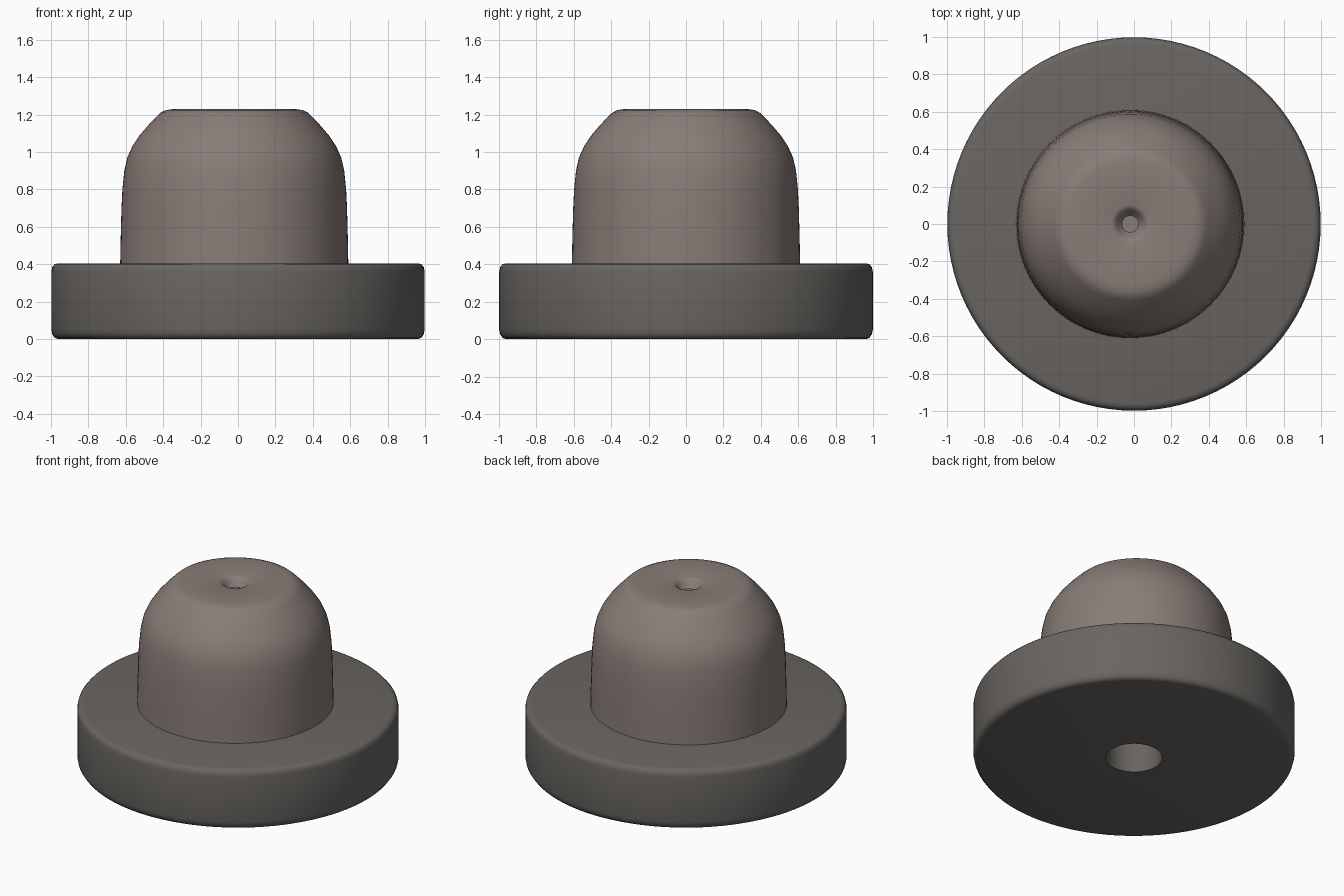
import bpy, bmesh, math

if "Cube" in bpy.data.objects:
    bpy.data.objects.remove(bpy.data.objects["Cube"])

SEGMENTS = 96


def material(name, color):
    mat = bpy.data.materials.new(name)
    mat.diffuse_color = (*color, 1)
    mat.use_nodes = True
    mat.node_tree.nodes["Principled BSDF"].inputs["Base Color"].default_value = mat.diffuse_color
    return mat


def lathe(name, profile, mat, center=(0, 0)):
    """Spin a (radius, z) profile around a vertical axis; radius 0 closes an end."""
    bm = bmesh.new()
    verts = [bm.verts.new((r, 0, z)) for r, z in profile]
    edges = [bm.edges.new(pair) for pair in zip(verts, verts[1:])]
    bmesh.ops.spin(bm, geom=verts + edges, cent=(0, 0, 0), axis=(0, 0, 1),
                   angle=math.tau, steps=SEGMENTS, use_duplicate=False)
    bmesh.ops.remove_doubles(bm, verts=bm.verts, dist=0.0005)
    bmesh.ops.recalc_face_normals(bm, faces=bm.faces)
    mesh = bpy.data.meshes.new(name)
    bm.to_mesh(mesh)
    bm.free()
    obj = bpy.data.objects.new(name, mesh)
    bpy.context.collection.objects.link(obj)
    obj.location = (*center, 0)
    mesh.materials.append(mat)
    bpy.ops.object.select_all(action='DESELECT')
    obj.select_set(True)
    bpy.context.view_layer.objects.active = obj
    bpy.ops.object.shade_smooth_by_angle(angle=math.radians(40))
    return obj


flange_mat = material("flange_grey", (0.14, 0.13, 0.12))
dome_mat = material("dome_brown", (0.25, 0.205, 0.185))

# Wide flange disc with softened rims and a round socket underneath
lathe("flange", [
    (0, 0.38), (0.165, 0.38), (0.17, 0.37), (0.17, 0.02), (0.175, 0.0),
    (0.96, 0.0), (0.98, 0.006), (0.993, 0.025), (0.998, 0.05),
    (0.998, 0.36), (0.993, 0.385), (0.98, 0.4), (0.96, 0.405), (0, 0.405),
], flange_mat)

# Domed cap with a flat top and a small central dimple
lathe("dome", [
    (0, 0.4), (0.61, 0.4), (0.607, 0.55), (0.603, 0.7), (0.598, 0.8),
    (0.588, 0.9), (0.572, 0.97), (0.545, 1.03), (0.505, 1.09),
    (0.458, 1.145), (0.41, 1.195), (0.39, 1.213), (0.365, 1.224),
    (0.33, 1.229), (0.1, 1.227), (0.085, 1.222), (0.07, 1.205),
    (0.055, 1.18), (0.045, 1.17), (0, 1.168),
], dome_mat, center=(-0.02, 0.0))
